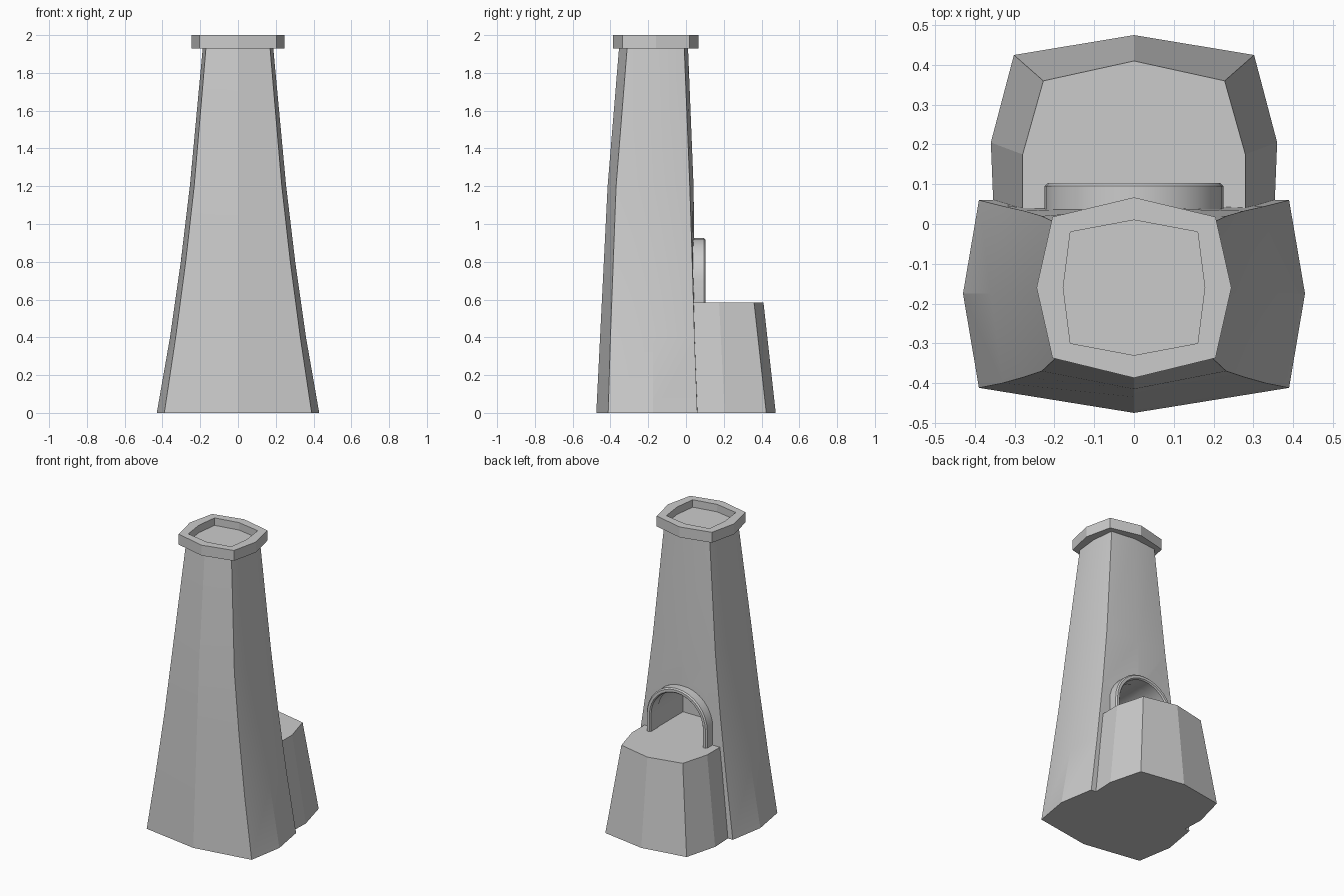
import bpy, bmesh, math

if "Cube" in bpy.data.objects:
    bpy.data.objects.remove(bpy.data.objects["Cube"])


def loft(name, rings, recess=None):
    """Skin equal-length rings of (x, y, z) points, close both ends."""
    bm = bmesh.new()
    vs = [[bm.verts.new(p) for p in r] for r in rings]
    n = len(vs[0])
    for a, b in zip(vs, vs[1:]):
        for i in range(n):
            j = (i + 1) % n
            bm.faces.new((a[i], a[j], b[j], b[i]))
    bm.faces.new(vs[0][::-1])
    bm.faces.new(vs[-1])
    bmesh.ops.recalc_face_normals(bm, faces=bm.faces)
    me = bpy.data.meshes.new(name)
    bm.to_mesh(me)
    bm.free()
    ob = bpy.data.objects.new(name, me)
    bpy.context.collection.objects.link(ob)
    return ob


def smooth(ob, deg=20):
    bpy.ops.object.select_all(action='DESELECT')
    bpy.context.view_layer.objects.active = ob
    ob.select_set(True)
    bpy.ops.object.shade_smooth_by_angle(angle=math.radians(deg))


def octo(z, cx, sx, fmid, fcor, smid, bcor, bmid):
    """Eight-sided ring: corner and side half widths, then y from front to back."""
    return [(0, fmid, z), (cx, fcor, z), (sx, smid, z), (cx, bcor, z),
            (0, bmid, z), (-cx, bcor, z), (-sx, smid, z), (-cx, fcor, z)]


def arch(r, y, base=0.585, spring=0.70, n=16):
    """Round-headed opening outline in an xz plane."""
    return ([(r, y, base)] +
            [(r * math.cos(math.pi * i / n), y, spring + r * math.sin(math.pi * i / n))
             for i in range(n + 1)] + [(-r, y, base)])


# tapering tower with a gentle flare
tower = loft("tower", [
    octo(0.0, 0.39, 0.43, -0.475, -0.412, -0.175, 0.06, 0.07),
    octo(0.4, 0.33, 0.36, -0.455, -0.40, -0.175, 0.045, 0.05),
    octo(0.8, 0.277, 0.303, -0.435, -0.385, -0.17, 0.033, 0.045),
    octo(1.2, 0.232, 0.255, -0.415, -0.37, -0.17, 0.02, 0.04),
    octo(1.95, 0.168, 0.185, -0.353, -0.31, -0.16, -0.01, 0.01)])

# doorway niche in the back of the tower
cutter = loft("doorway_cutter", [arch(0.197, 0.2), arch(0.197, -0.25)])
cutter.hide_render = True
mod = tower.modifiers.new("doorway", 'BOOLEAN')
mod.operation = 'DIFFERENCE'
mod.solver = 'EXACT'
mod.object = cutter
bpy.context.view_layer.objects.active = tower
bpy.ops.object.modifier_apply(modifier=mod.name)
bpy.data.objects.remove(cutter)
smooth(tower, 15)

# rim with a sunken top
outer = (0.205, 0.245, -0.387, -0.337, -0.16, 0.018, 0.067)
inner = (0.16, 0.178, -0.33, -0.30, -0.16, -0.02, 0.01)
loft("rim", [octo(1.93, *outer), octo(2.0, *outer),
             octo(2.0, *inner), octo(1.945, *inner)])

# balcony block behind the tower
def balcony_ring(z, mid, c, s, b):
    right = [(b[0], b[1], z), (s[0], s[1], z), (c[0], c[1], z)]
    return right + [(0, mid, z)] + [(-x, y, z) for x, y, z in right[::-1]]

loft("balcony", [
    balcony_ring(0.0, 0.475, (0.302, 0.425), (0.36, 0.205), (0.353, 0.03)),
    balcony_ring(0.585, 0.41, (0.228, 0.36), (0.28, 0.175), (0.28, 0.025))])

# raised surround of the doorway, with a softened outer edge
y0, y1 = 0.02, 0.103
profile = [(0.193, y0), (0.193, 0.095), (0.20, y1), (0.217, y1), (0.225, 0.095), (0.225, y0)]
stations = list(zip(*[arch(r, y) for r, y in profile]))
smooth(loft("doorway_surround", stations), 30)
